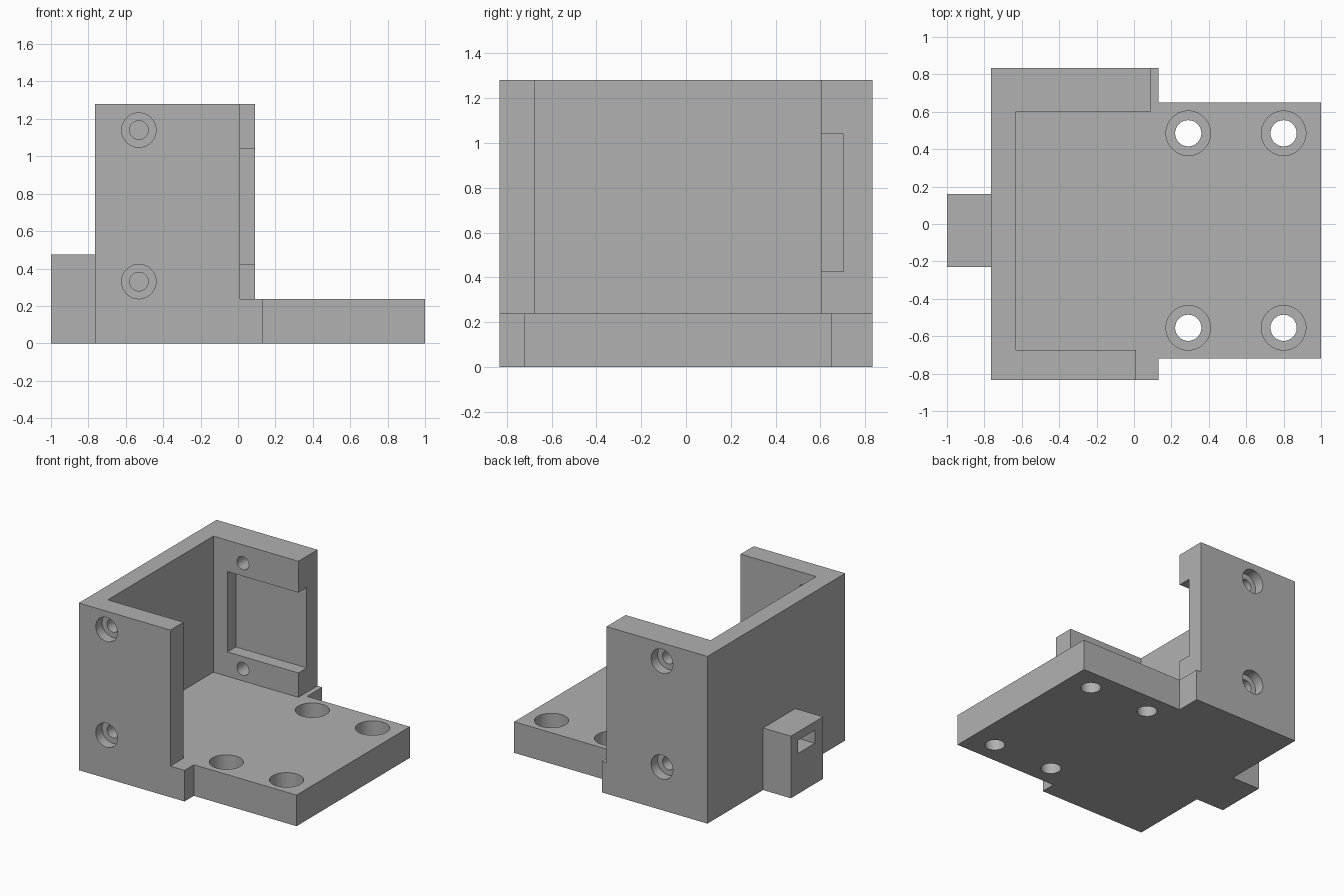
import bpy, bmesh, math
from mathutils import Matrix, Vector

cube = bpy.data.objects.get("Cube")
if cube:
    bpy.data.objects.remove(cube, do_unlink=True)

grey = bpy.data.materials.new("plain grey")
grey.use_nodes = True
grey.diffuse_color = (0.44, 0.44, 0.44, 1)
grey.node_tree.nodes["Principled BSDF"].inputs["Base Color"].default_value = grey.diffuse_color


def make_object(name, bm):
    bmesh.ops.recalc_face_normals(bm, faces=bm.faces)
    mesh = bpy.data.meshes.new(name)
    bm.to_mesh(mesh)
    bm.free()
    mesh.materials.append(grey)
    obj = bpy.data.objects.new(name, mesh)
    bpy.context.collection.objects.link(obj)
    return obj


def prism(name, outline, low, high):
    """Extrude an xy outline from low to high."""
    bm = bmesh.new()
    face = bm.faces.new([bm.verts.new((x, y, low)) for x, y in outline])
    top = bmesh.ops.extrude_face_region(bm, geom=[face])["geom"]
    bmesh.ops.translate(bm, vec=(0, 0, high - low),
                        verts=[v for v in top if isinstance(v, bmesh.types.BMVert)])
    return make_object(name, bm)


def box(name, x, y, z):
    return prism(name, [(x[0], y[0]), (x[1], y[0]), (x[1], y[1]), (x[0], y[1])], *z)


def rod(name, start, end, radius):
    """Cylinder between two points."""
    start, end = Vector(start), Vector(end)
    axis = end - start
    turn = axis.to_track_quat('Z', 'Y').to_matrix().to_4x4()
    bm = bmesh.new()
    bmesh.ops.create_cone(bm, cap_ends=True, segments=48, radius1=radius, radius2=radius,
                          depth=axis.length,
                          matrix=Matrix.Translation((start + end) / 2) @ turn)
    return make_object(name, bm)


def combine(body, other, operation):
    mod = body.modifiers.new(operation, 'BOOLEAN')
    mod.operation, mod.solver, mod.object = operation, 'EXACT', other
    bpy.context.view_layer.objects.active = body
    bpy.ops.object.modifier_apply(modifier=mod.name)
    bpy.data.objects.remove(other, do_unlink=True)


# Stepped base plate
bracket = prism("mounting_bracket", [
    (-0.765, -0.833), (0.13, -0.833), (0.13, -0.72), (1, -0.72),
    (1, 0.65), (0.13, 0.65), (0.13, 0.833), (-0.765, 0.833)], 0, 0.238)

# U-shaped upright walls
combine(bracket, prism("walls", [
    (-0.765, -0.833), (0.01, -0.833), (0.01, -0.675), (-0.63, -0.675),
    (-0.63, 0.602), (0.09, 0.602), (0.09, 0.833), (-0.765, 0.833)], 0.238, 1.28), 'UNION')

# Side tab with a blind slot
combine(bracket, box("tab", (-1, -0.765), (-0.23, 0.16), (0, 0.475)), 'UNION')
combine(bracket, box("slot", (-1.1, -0.765), (-0.13, 0.075), (0.31, 0.41)), 'DIFFERENCE')

# Open pocket in the back wall
combine(bracket, box("pocket", (-0.51, 0.2), (0.5, 0.703), (0.425, 1.04)), 'DIFFERENCE')

# Counterbored holes through the base
for x in (0.29, 0.8):
    for y in (-0.555, 0.485):
        combine(bracket, rod("hole", (x, y, -0.1), (x, y, 0.3), 0.07), 'DIFFERENCE')
        combine(bracket, rod("bore", (x, y, 0.1), (x, y, 0.3), 0.119), 'DIFFERENCE')

# Counterbored holes through the front and back walls
for x, side, inner in ((-0.53, -1, 0.6), (-0.38, 1, 0.5)):
    for z in (0.33, 1.14):
        combine(bracket, rod("hole", (x, side * inner, z), (x, side, z), 0.05), 'DIFFERENCE')
        combine(bracket, rod("bore", (x, side * 0.755, z), (x, side, z), 0.092), 'DIFFERENCE')

# Merge coplanar faces and keep edges crisp
bm = bmesh.new()
bm.from_mesh(bracket.data)
bmesh.ops.remove_doubles(bm, verts=bm.verts, dist=0.0001)
bmesh.ops.dissolve_limit(bm, angle_limit=math.radians(1), verts=bm.verts, edges=bm.edges)
bm.to_mesh(bracket.data)
bm.free()
bpy.ops.object.select_all(action='DESELECT')
bracket.select_set(True)
bpy.context.view_layer.objects.active = bracket
bpy.ops.object.shade_smooth_by_angle(angle=math.radians(30))
